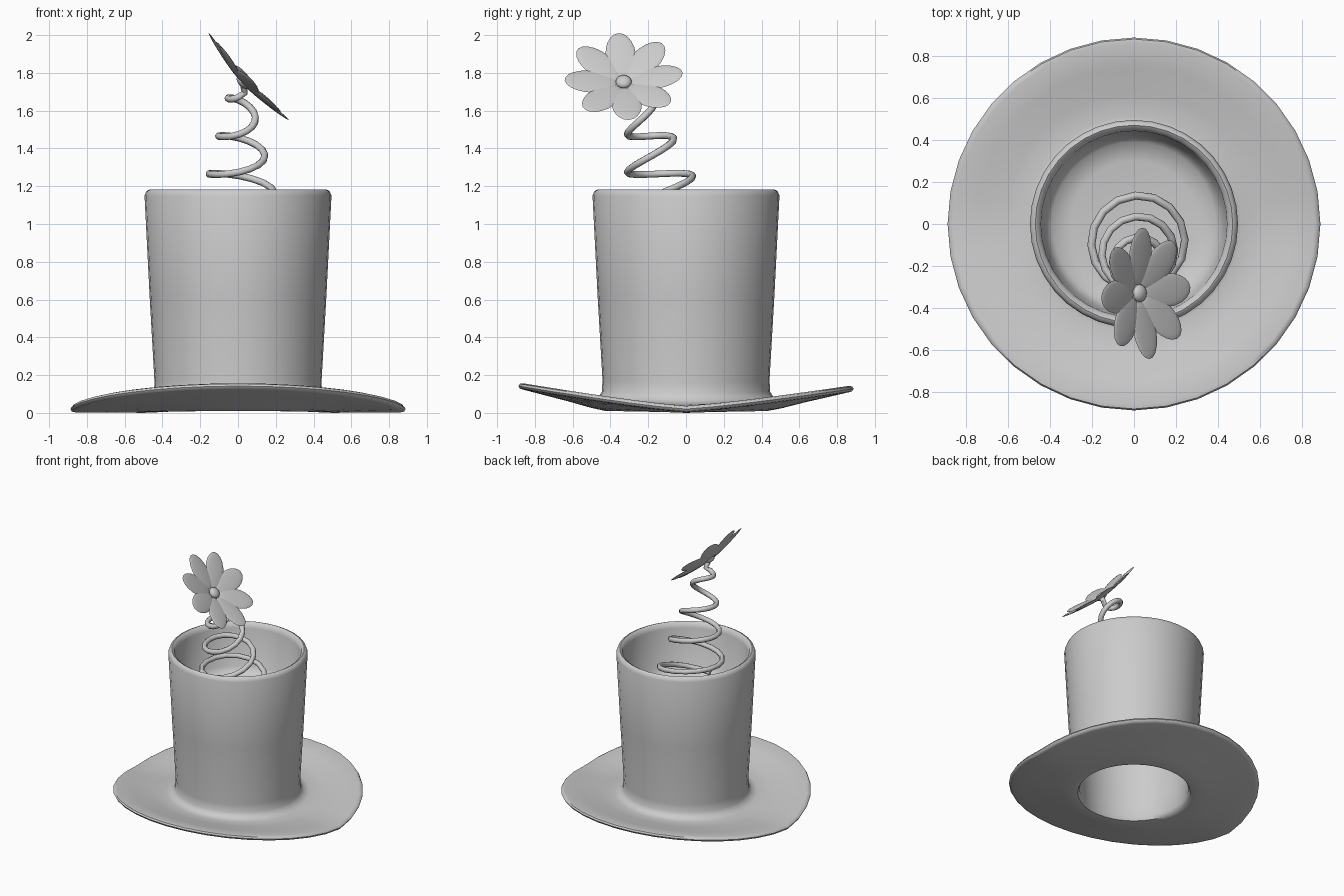
import bpy, bmesh, math
from mathutils import Vector, Matrix

if "Cube" in bpy.data.objects:
    bpy.data.objects.remove(bpy.data.objects["Cube"])


def smooth(ob, angle=50):
    bpy.ops.object.select_all(action='DESELECT')
    ob.select_set(True)
    bpy.context.view_layer.objects.active = ob
    bpy.ops.object.shade_smooth_by_angle(angle=math.radians(angle))


def link(name, data):
    ob = bpy.data.objects.new(name, data)
    bpy.context.collection.objects.link(ob)
    return ob


def brim_lift(x, y, r):
    # front and back of the brim curl upwards, the sides stay low
    if r <= 0.4:
        return 0
    amp = 0.122 if y < 0 else 0.108
    return amp * (abs(y) / r) ** 1.2 * min(1, (r - 0.4) / 0.47)


def lathe(name, profile, n, lift):
    bm = bmesh.new()
    rings = []
    for r, z in profile:
        if r == 0:
            rings.append([bm.verts.new((0, 0, z))] * n)
            continue
        ring = []
        for i in range(n):
            a = 2 * math.pi * i / n
            x, y = r * math.cos(a), r * math.sin(a)
            ring.append(bm.verts.new((x, y, z + (lift(x, y, r) if z < 0.2 else 0))))
        rings.append(ring)
    for p, q in zip(rings, rings[1:]):
        for i in range(n):
            j = (i + 1) % n
            loop = list(dict.fromkeys((p[i], p[j], q[j], q[i])))
            bm.faces.new(loop)
    bmesh.ops.recalc_face_normals(bm, faces=bm.faces)
    me = bpy.data.meshes.new(name)
    bm.to_mesh(me)
    bm.free()
    ob = link(name, me)
    smooth(ob)
    return ob


# Hat: sunken lid, rolled rim, flared crown, curled brim, hollow underside
hat_profile = [
    (0, 0.78), (0.30, 0.785), (0.39, 0.80), (0.425, 0.85), (0.443, 1.14),
    (0.452, 1.17), (0.47, 1.182), (0.485, 1.175), (0.495, 1.15),
    (0.468, 0.62), (0.442, 0.16), (0.446, 0.10), (0.465, 0.065), (0.51, 0.045),
    (0.62, 0.04), (0.75, 0.038), (0.86, 0.037), (0.88, 0.032), (0.887, 0.02),
    (0.88, 0.007), (0.86, 0.003), (0.75, 0.003), (0.62, 0.003), (0.51, 0.0),
    (0.43, 0.003), (0.40, 0.012), (0.385, 0.04), (0.39, 0.20), (0.41, 0.72),
    (0.39, 0.76), (0.30, 0.765), (0, 0.77)]
lathe("hat", hat_profile, 36, brim_lift)

# Spring stem: tapering coil leaning forward
points = []
steps = 16
for i in range(int(-1.25 * steps), int(2.75 * steps) + 1):
    t = i / steps
    r = 0.185 - 0.05 * t
    a = 2 * math.pi * t
    points.append((0.007 + r * math.cos(a), -0.31 + r + r * math.sin(a),
                   1.165 + 0.2 * t + 0.04 * math.sin(a)))
points += [(0.035, -0.295, 1.695), (0.03, -0.315, 1.73)]
cu = bpy.data.curves.new("spring_stem", 'CURVE')
cu.dimensions = '3D'
cu.bevel_depth = 0.019
cu.bevel_resolution = 2
cu.use_fill_caps = True
sp = cu.splines.new('POLY')
sp.points.add(len(points) - 1)
for p, co in zip(sp.points, points):
    p.co = (*co, 1)
stem = link("spring_stem", cu)
bpy.ops.object.select_all(action='DESELECT')
stem.select_set(True)
bpy.context.view_layer.objects.active = stem
bpy.ops.object.convert(target='MESH')
smooth(bpy.context.view_layer.objects.active)

# Flower frame: faces right and up
centre = Vector((0.018, -0.33, 1.745))
normal = Vector((0.735, 0, 0.678)).normalized()
side = Vector((0, 1, 0))
up = normal.cross(side).normalized()


def blob(name, loc, axes, scale):
    rot = Matrix(axes).transposed().to_4x4()
    bm = bmesh.new()
    bmesh.ops.create_uvsphere(bm, u_segments=20, v_segments=10, radius=1,
                              matrix=Matrix.Translation(loc) @ rot @ Matrix.Diagonal((*scale, 1)))
    me = bpy.data.meshes.new(name)
    bm.to_mesh(me)
    bm.free()
    ob = link(name, me)
    smooth(ob, 60)


# Petals: eight thin ovals in a shallow cup
tilt = math.radians(9.5)
for k in range(8):
    a = math.radians(5 + 45 * k)
    radial = side * math.cos(a) + up * math.sin(a)
    along = radial * math.cos(tilt) + normal * math.sin(tilt)
    face = normal * math.cos(tilt) - radial * math.sin(tilt)
    blob(f"petal_{k + 1}", centre + along * 0.178, (along, face.cross(along), face),
         (0.14, 0.08, 0.009))

# Flower centre button
blob("flower_centre", centre + normal * 0.012, (side, up, normal), (0.042, 0.042, 0.026))
